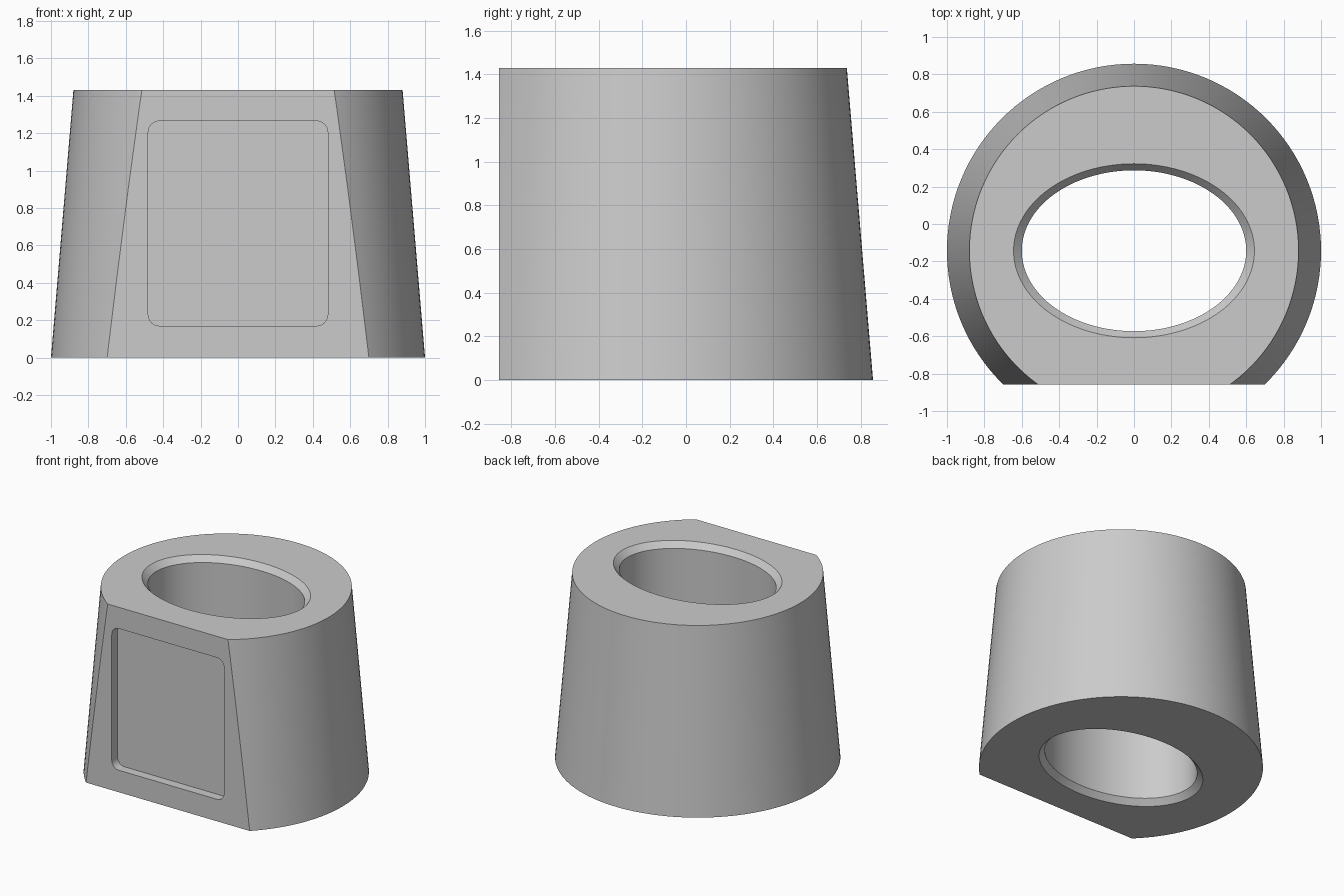
import bpy, bmesh
from math import sin, cos, pi, radians

if "Cube" in bpy.data.objects:
    bpy.data.objects.remove(bpy.data.objects["Cube"])

HEIGHT = 1.43
CENTRE_Y = -0.143
FRONT_Y = -0.857
SEGMENTS = 128

grey = bpy.data.materials.new("plain grey")
grey.use_nodes = True
colour = (0.6, 0.6, 0.6, 1)
grey.diffuse_color = colour
grey.node_tree.nodes["Principled BSDF"].inputs["Base Color"].default_value = colour


def ellipse(rx, ry, z):
    return [(rx * cos(2 * pi * i / SEGMENTS),
             CENTRE_Y + ry * sin(2 * pi * i / SEGMENTS), z) for i in range(SEGMENTS)]


def loft(name, rings, cut_front=False):
    """Closed solid skinned through rings of equal point count."""
    bm = bmesh.new()
    loops = [[bm.verts.new(p) for p in ring] for ring in rings]
    for a, b in zip(loops, loops[1:]):
        for i in range(len(a)):
            j = (i + 1) % len(a)
            bm.faces.new((a[i], a[j], b[j], b[i]))
    bm.faces.new(loops[0])
    bm.faces.new(loops[-1])
    if cut_front:
        cut = bmesh.ops.bisect_plane(
            bm, geom=bm.verts[:] + bm.edges[:] + bm.faces[:],
            plane_co=(0, FRONT_Y, 0), plane_no=(0, -1, 0), clear_outer=True)
        edges = [e for e in cut["geom_cut"] if isinstance(e, bmesh.types.BMEdge)]
        bmesh.ops.contextual_create(bm, geom=edges)
    bmesh.ops.recalc_face_normals(bm, faces=bm.faces)
    mesh = bpy.data.meshes.new(name)
    bm.to_mesh(mesh)
    bm.free()
    mesh.materials.append(grey)
    obj = bpy.data.objects.new(name, mesh)
    bpy.context.collection.objects.link(obj)
    return obj


def rounded_rectangle(half_width, z0, z1, radius, y, steps=8):
    points = []
    corners = ((1, z1, 0), (-1, z1, 1), (-1, z0, 2), (1, z0, 3))
    for side, z, quarter in corners:
        cx = side * (half_width - radius)
        cz = z - radius if z == z1 else z + radius
        for k in range(steps + 1):
            a = pi / 2 * (quarter + k / steps)
            points.append((cx + radius * cos(a), y, cz + radius * sin(a)))
    return points


# Tapered round body with a flat front
body = loft("tapered_body", [ellipse(1, 1, 0), ellipse(0.88, 0.88, HEIGHT)], True)

# Oval through hole, chamfered at both ends
CHAMFER = 0.044
hole_rings = []
for z, grow in ((-CHAMFER, 2), (CHAMFER, 0), (HEIGHT - CHAMFER, 0), (HEIGHT + CHAMFER, 2)):
    hole_rings.append(ellipse(0.6 + CHAMFER * grow / 2,
                              0.43 + 0.8 * CHAMFER * grow / 2, z))
for i, edge in ((0, 1), (3, 1)):
    z = hole_rings[i][0][2]
    hole_rings[i] = ellipse(0.6 + 2 * CHAMFER, 0.43 + 1.6 * CHAMFER, z)
hole = loft("hole_cutter", hole_rings)

# Shallow rounded panel recess in the flat front
recess = loft("recess_cutter", [rounded_rectangle(0.48, 0.17, 1.265, 0.06, y)
                                for y in (FRONT_Y - 0.1, FRONT_Y + 0.07)])

bpy.ops.object.select_all(action="DESELECT")
bpy.context.view_layer.objects.active = body
body.select_set(True)
for cutter in (hole, recess):
    cutter.hide_render = True
    mod = body.modifiers.new(cutter.name, "BOOLEAN")
    mod.operation = "DIFFERENCE"
    mod.solver = "EXACT"
    mod.object = cutter
    bpy.ops.object.modifier_apply(modifier=mod.name)
    bpy.data.objects.remove(cutter)

bpy.ops.object.shade_smooth_by_angle(angle=radians(30))
